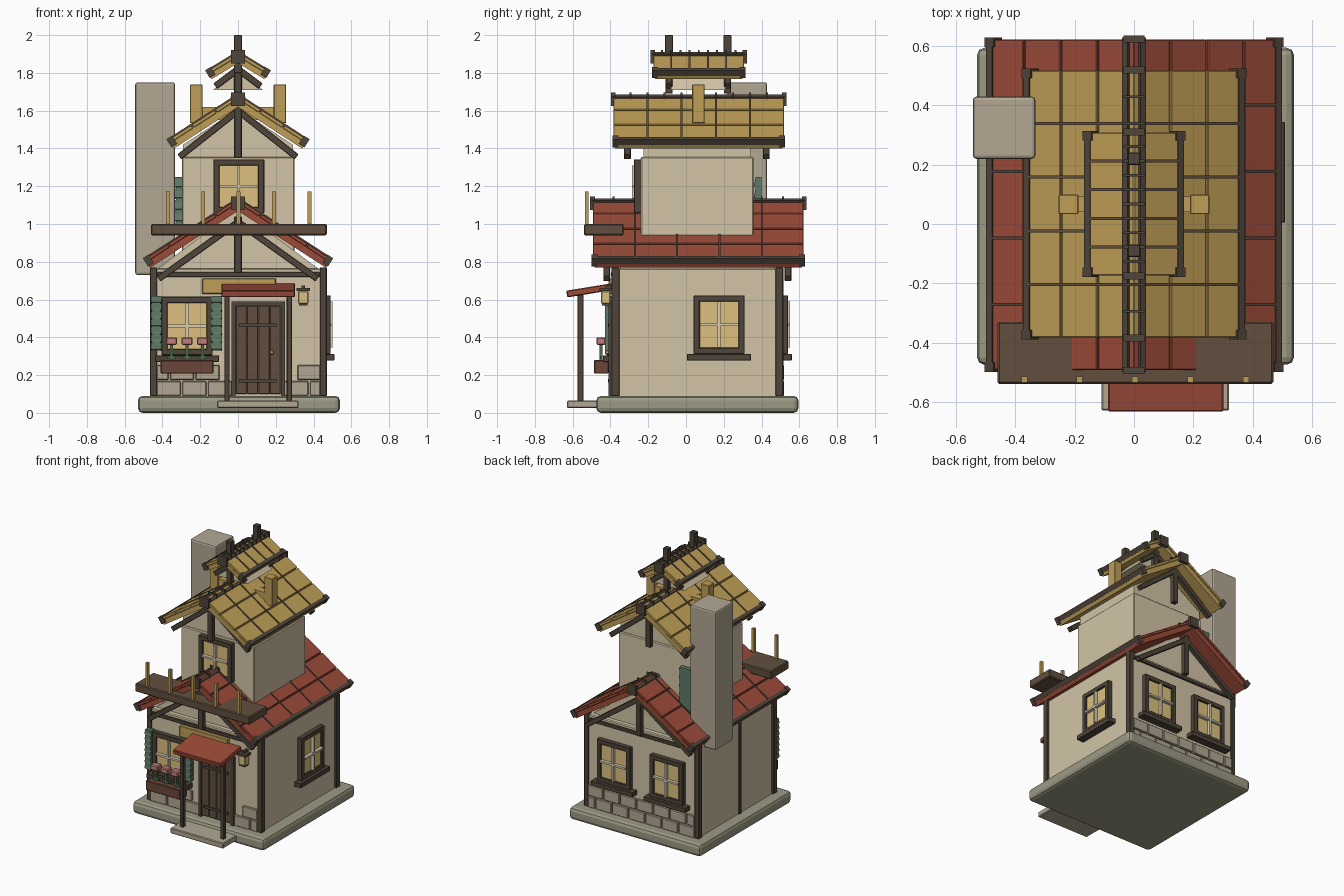
import bpy, bmesh, math
from mathutils import Matrix, Vector

if "Cube" in bpy.data.objects:
    bpy.data.objects.remove(bpy.data.objects["Cube"])

def mat(name, hexcol):
    lin = lambda c: c / 12.92 if c < 0.04 else ((c + 0.055) / 1.055) ** 2.4
    m = bpy.data.materials.new(name)
    m.diffuse_color = [lin(int(hexcol[i:i + 2], 16) / 255) for i in (0, 2, 4)] + [1]
    m.use_nodes = True
    m.node_tree.nodes["Principled BSDF"].inputs["Base Color"].default_value = m.diffuse_color
    return m

WALL, STONE, CHIM = mat("plaster", "d2c4a6"), mat("stone", "9c9a84"), mat("chimney_stone", "b2a793")
WOOD, PLANK, RED = mat("dark_wood", "50453a"), mat("plank", "624f3e"), mat("red_tile", "9c4b39")
GOLD, GLASS, GREEN = mat("straw", "bf9f57"), mat("glass", "dcc07e"), mat("green_paint", "5f7a66")
PINK, LEAF, CREAM = mat("petal", "c27f7c"), mat("leaf", "4f6b45"), mat("cream", "d8cdb4")

def finish(name, bm, m, bevel):
    bmesh.ops.recalc_face_normals(bm, faces=bm.faces)
    me = bpy.data.meshes.new(name)
    bm.to_mesh(me)
    bm.free()
    me.materials.append(m)
    ob = bpy.data.objects.new(name, me)
    bpy.context.collection.objects.link(ob)
    if bevel:
        b = ob.modifiers.new("bevel", 'BEVEL')
        b.width, b.segments = bevel, 2 if bevel > 0.01 else 1
    return ob

def cubes(name, mats, m, bevel=0.0):
    bm = bmesh.new()
    for M in mats:
        bmesh.ops.create_cube(bm, size=1, matrix=M)
    return finish(name, bm, m, bevel)

def B(x0, x1, y0, y1, z0, z1):
    return Matrix.Translation(((x0 + x1) / 2, (y0 + y1) / 2, (z0 + z1) / 2)) @ Matrix.Diagonal((x1 - x0, y1 - y0, z1 - z0, 1))

def beam(a, b, w, d):
    a, b = Vector(a), Vector(b)
    v = b - a
    ang = math.atan2(-v.z, v.x)
    return Matrix.Translation((a + b) / 2) @ Matrix.Rotation(ang, 4, 'Y') @ Matrix.Diagonal((v.length, d, w, 1))

def prism(name, pts, y0, y1, m):
    bm = bmesh.new()
    f = bm.faces.new([bm.verts.new((x, y0, z)) for x, z in pts])
    r = bmesh.ops.extrude_face_region(bm, geom=[f])
    bmesh.ops.translate(bm, vec=(0, y1 - y0, 0), verts=[v for v in r['geom'] if isinstance(v, bmesh.types.BMVert)])
    return finish(name, bm, m, 0)

def roof(name, apex, half, drop, y0, y1, t, rows, cols, m):
    a, L = math.atan2(drop, half), math.hypot(half, drop)
    def part(s, d0, d1, ya, yb, h0, h1):
        R = Matrix.Translation((0, 0, apex)) @ Matrix.Rotation(s * a, 4, 'Y')
        return R @ B(*sorted((s * d0, s * d1)), ya, yb, h0, h1)
    slab, tiles, battens, trim = [], [], [], []
    for s in (-1, 1):
        slab.append(part(s, 0, L, y0 + .01, y1 - .01, -t, -.012))
        for r in range(rows):
            for c in range(cols):
                d0, w = L * r / rows, (y1 - y0) / cols
                tiles.append(part(s, d0 + .003 * (r > 0), d0 + L / rows - .003, y0 + c * w + .002, y0 + (c + 1) * w - .002, -.02, 0))
        for c in range(1, cols):
            yc = y0 + (y1 - y0) * c / cols
            battens.append(part(s, .02, L - .02, yc - .005, yc + .005, -.02, .006))
        # eave strip and corner blocks
        trim.append(part(s, L - .022, L + .002, y0 + .01, y1 - .01, -.03, .005))
        trim += [part(s, L - .03, L + .006, y - .016, y + .016, -t * .8, .008) for y in (y0 + .012, y1 - .012)]
        # ridge rail
        trim.append(part(s, .018, .04, y0 - .005, y1 + .005, -.02, .012))
    # ridge end caps and rungs
    n = cols * 2
    for i in range(n + 1):
        y = y0 + (y1 - y0) * i / n
        k = .012 if i in (0, n) else .005
        trim.append(B(-.036, .036, y - k, y + k, apex - (.06 if k > .01 else .03), apex + .01))
    cubes(name + "_slab", slab, m)
    cubes(name + "_tiles", tiles, m, .003)
    cubes(name + "_battens", battens, WOOD if m is RED else PLANK)
    cubes(name + "_trim", trim, WOOD)

def truss(name, half, z0, z1, ys, king):
    ms = []
    for y in ys:
        ms += [beam((s * half, y, z0), (0, y, z1), .035, .035) for s in (-1, 1)]
        ms.append(B(-.02, .02, y - .018, y + .018, king, z1 + .03))
    cubes(name, ms, WOOD, .003)

def window(name, x, y, z, rot, w=.27, h=.31, sill=True):
    M = Matrix.Translation((x, y, z)) @ Matrix.Rotation(rot, 4, 'Z')
    a, b, f = w / 2, h / 2, .033
    fr = [B(-a, -a + f, -.035, .01, -b, b), B(a - f, a, -.035, .01, -b, b),
          B(-a, a, -.035, .01, b - f, b), B(-a, a, -.035, .01, -b, -b + f)]
    if sill:
        fr.append(B(-a - .035, a + .035, -.055, .01, -b - .035, -b))
    cubes(name + "_frame", [M @ q for q in fr], WOOD, .003)
    cubes(name + "_glass", [M @ B(-a + .02, a - .02, -.022, 0, -b + .02, b - .02)], GLASS)
    cubes(name + "_muntins", [M @ B(-.007, .007, -.045, -.01, -b + f, b - f), M @ B(-a + f, a - f, -.045, -.01, -.007, .007)], CREAM)

def slats(x0, x1, y0, y1, z0, z1, n):
    h = (z1 - z0) / n
    out = [B(x0 + .006, x1 - .006, y0 + .012, y1, z0, z1)]
    for i in range(n):
        zc = z0 + h * (i + .5)
        out.append(Matrix.Translation((0, (y0 + y1) / 2, zc)) @ Matrix.Rotation(-.25, 4, 'X') @ B(x0, x1, -.014, .014, -h * .42, h * .42))
    return out

# foundation, step, walls
cubes("foundation", [B(-.53, .54, -.475, .595, 0, .09)], STONE, .025)
cubes("door_step", [B(-.11, .32, -.63, -.45, .025, .065)], CHIM, .005)
cubes("lower_walls", [B(-.45, .455, -.385, .505, .08, .765)], WALL, .006)
prism("lower_gable", [(-.43, .76), (.43, .76), (0, 1.08)], -.35, .47, WALL)
cubes("upper_walls", [B(-.297, .3, -.24, .357, .8, 1.355)], WALL, .006)
prism("upper_gable", [(-.29, 1.35), (.29, 1.35), (.29, 1.42), (0, 1.61), (-.29, 1.42)], -.225, .345, WALL)
prism("cupola_gable", [(-.13, 1.71), (.13, 1.71), (0, 1.85)], -.08, .21, WALL)

# stone courses on front and back
st = []
for r in range(2):
    z = .09 + r * .085
    for i in range(7):
        x0, x1 = -.43 + i * .135 - r * .065, -.43 + (i + 1) * .135 - r * .065 - .008
        x0, x1 = max(x0, -.43), min(x1, .435)
        if x1 - x0 < .02:
            continue
        st.append(B(x0, x1, .49, .52, z, z + .078))
        if x1 < -.0 or x0 > .2:
            st.append(B(x0, x1, -.4, -.37, z, z + .078))
cubes("stone_courses", st, CHIM, .004)

# timber frame
posts = [B(x - .018, x + .018, y - .021, y + .021, .09, .77) for x in (-.447, .452) for y in (-.374, .494)]
posts += [B(-.43, .435, y - .012, y + .012, .72, .745) for y in (-.385, .505)]
posts.append(B(-.462, -.44, .01, .035, .09, .765))
cubes("corner_posts", posts, WOOD, .003)
truss("lower_truss", .42, .71, 1.01, (-.42, .54), .74)
truss("upper_truss", .31, 1.355, 1.6, (-.31, .425), 1.35)
truss("cupola_truss", .12, 1.73, 1.82, (-.09, .22), 1.69)
cubes("ridge_posts", [B(-.021, .021, y - .021, y + .021, 1.8, 2.0) for y in (-.09, .22)], WOOD, .003)

# roofs
roof("lower_roof", 1.135, .495, .32, -.495, .625, .055, 4, 5, RED)
roof("upper_roof", 1.685, .37, .24, -.385, .52, .055, 3, 5, GOLD)
roof("cupola_roof", 1.91, .165, .1, -.175, .31, .05, 1, 5, GOLD)
cubes("roof_pegs", [B(x - .033, x + .033, .033, .099, 1.535, 1.738) for x in (-.221, .222)], GOLD, .003)
cubes("roof_crossbeam", [B(-.2, .2, .04, .092, 1.55, 1.62)], GOLD)

# chimney and louvre beside it
cubes("chimney", [B(-.544, -.333, .22, .43, .73, 1.75)], CHIM, .012)
cubes("back_louvre", slats(-.335, -.22, .355, .4, .95, 1.25, 5), GREEN)

# balcony ledge with pegs
cubes("balcony", [B(-.46, .47, -.54, -.33, .94, 1.0)], PLANK, .006)
cubes("balcony_pegs", [B(x - .01, x + .01, -.535, -.515, .99, 1.172) for x in (-.37, -.184, .003, .19, .378)], GOLD)

# windows
window("front_window", -.27, -.385, .46, 0)
window("side_window", .455, .175, .467, math.pi / 2)
for i, x in enumerate((-.215, .215)):
    window(f"back_window_{i}", x, .505, .467, math.pi)
window("upper_window", .004, -.24, 1.2, 0, .27, .285, False)
cubes("shutters", slats(-.46, -.405, -.44, -.385, .33, .62, 7) + slats(-.14, -.085, -.44, -.385, .33, .62, 7), GREEN)

# flower box
cubes("flower_box", [B(-.41, -.13, -.487, -.41, .208, .28)], mat("box_wood", "6b4638"), .004)
fx = (-.352, -.27, -.188)
cubes("flower_stems", [B(x - .008, x + .008, -.457, -.441, .27, .37) for x in fx] +
      [B(x - .025, x + .025, -.455, -.443, .285, .3) for x in fx], LEAF)
cubes("flowers", [B(x - .03, x + .03, -.475, -.425, .36, .4) for x in fx], PINK, .006)

# door
cubes("door_frame", [B(-.035, -.012, -.41, -.38, .09, .585), B(.227, .25, -.41, -.38, .09, .585), B(-.035, .25, -.41, -.38, .565, .59)], WOOD)
cubes("door", [B(-.012 + i * .06, .046 + i * .06, -.405, -.38, .1, .567) for i in range(4)], PLANK, .003)
cubes("door_straps", [B(.005, .205, -.413, -.39, z - .009, z + .009) for z in (.17, .465)], WOOD)
cubes("door_knob", [B(.168, .19, -.43, -.4, .31, .332)], GOLD, .004)

# porch
cubes("porch_posts", [B(x - .014, x + .014, -.575, -.543, .06, .635) for x in (-.058, .272)], WOOD, .003)
tilt = lambda q: Matrix.Translation((0, -.515, .648)) @ Matrix.Rotation(.16, 4, 'X') @ q
cubes("porch_roof", [tilt(B(-.088, .302, -.118, .125, -.018, .018))], RED, .005)
cubes("hanging_board", [B(-.19, .2, -.41, -.38, .63, .712)], GOLD, .004)

# wall lamp
cubes("lamp_glass", [B(.318, .372, -.45, -.4, .578, .645)], GLASS, .004)
cubes("lamp_frame", [B(.31, .38, -.457, -.393, .645, .66), B(.322, .368, -.446, -.404, .568, .58), B(.335, .355, -.43, -.38, .655, .675)], WOOD)
